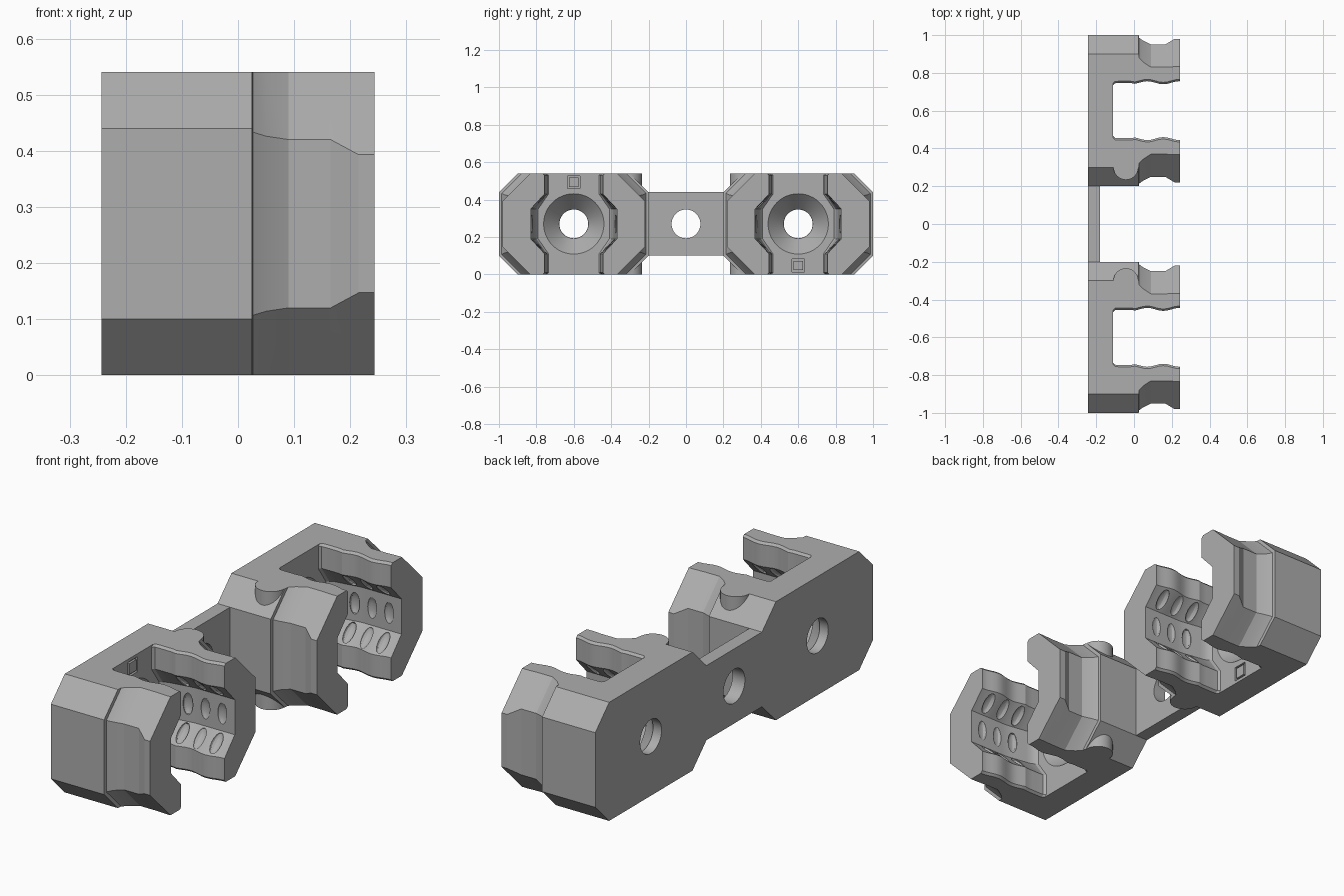
import bpy, bmesh, math
from mathutils import Matrix, Vector

if "Cube" in bpy.data.objects:
    bpy.data.objects.remove(bpy.data.objects["Cube"], do_unlink=True)

MID = 0.27      # height of the clip axis
BACK = -0.243   # back face of the bracket
FLOOR = -0.11   # floor of the clip slot

grey = bpy.data.materials.new("plain_grey")
grey.use_nodes = True
colour = (0.42, 0.42, 0.42, 1)
grey.diffuse_color = colour
grey.node_tree.nodes["Principled BSDF"].inputs["Base Color"].default_value = colour


def finish(bm, name):
    bmesh.ops.recalc_face_normals(bm, faces=bm.faces)
    me = bpy.data.meshes.new(name)
    bm.to_mesh(me)
    bm.free()
    me.materials.append(grey)
    ob = bpy.data.objects.new(name, me)
    bpy.context.collection.objects.link(ob)
    return ob


def loft(name, stations, y0):
    """Skin (x, profile) stations; profiles are (y, z) about the clip axis."""
    bm = bmesh.new()
    rings = [[bm.verts.new((x, y0 + y, MID + z)) for y, z in prof] for x, prof in stations]
    for a, b in zip(rings, rings[1:]):
        for i in range(len(a)):
            j = (i + 1) % len(a)
            bm.faces.new((a[i], a[j], b[j], b[i]))
    bm.faces.new(rings[0])
    bm.faces.new(rings[-1])
    return finish(bm, name)


def cone(name, r1, r2, x1, x2, y0):
    bm = bmesh.new()
    bmesh.ops.create_cone(bm, cap_ends=True, segments=48, radius1=r1, radius2=r2, depth=x2 - x1,
                          matrix=Matrix.Translation(((x1 + x2) / 2, y0, MID)) @ Matrix.Rotation(math.pi / 2, 4, "Y"))
    return finish(bm, name)


def box(name, centre, size):
    bm = bmesh.new()
    bmesh.ops.create_cube(bm, size=1, matrix=Matrix.Translation(centre) @ Matrix.Diagonal((*size, 1)))
    return finish(bm, name)


def combine(ob, other, operation="DIFFERENCE"):
    mod = ob.modifiers.new("cut", "BOOLEAN")
    mod.object, mod.operation, mod.solver = other, operation, "EXACT"
    bpy.context.view_layer.objects.active = ob
    bpy.ops.object.modifier_apply(modifier=mod.name)
    bpy.data.objects.remove(other, do_unlink=True)


def smooth(ob):
    bpy.ops.object.select_all(action="DESELECT")
    ob.select_set(True)
    bpy.context.view_layer.objects.active = ob
    bpy.ops.object.shade_smooth_by_angle(angle=math.radians(22))


def octagon(h, c):
    pts = [(h, MID - c), (h - c, MID)]
    half = pts + [(-y, z) for y, z in reversed(pts)]
    return half + [(-y, -z) for y, z in half]


def slot(lip, cav):
    """Slot open above and below, widened around the axis."""
    side = [(lip + 0.03, 0.29), (lip, 0.26), (lip, 0.16), (cav, 0.08)]
    right = side + [(y, -z) for y, z in reversed(side)]
    return right + [(-y, -z) for y, z in right]


def dimples(y0):
    """Rows of shallow oval grip dimples on the three facets of each jaw."""
    bm = bmesh.new()
    for s in (-1, 1):
        for y, z, tilt in ((0.226, 0, 0), (0.188, 0.12, 0.785), (0.188, -0.12, -0.785)):
            for x in (0.01, 0.095, 0.18):
                m = (Matrix.Translation((x, y0 + s * y, MID + z)) @ Matrix.Rotation(s * tilt, 4, "X")
                     @ Matrix.Diagonal((0.024, 0.016, 0.05, 1)))
                bmesh.ops.create_uvsphere(bm, u_segments=12, v_segments=8, radius=1, matrix=m)
    return finish(bm, "dimple_cutter")


def clip(name, side):
    y0 = 0.6 * side
    # Octagonal block with waisted arms
    body = [(BACK, 0.4, 0.1), (0.025, 0.4, 0.1), (0.027, 0.386, 0.107), (0.05, 0.37, 0.114),
            (0.09, 0.35, 0.12), (0.165, 0.35, 0.12), (0.215, 0.38, 0.147), (0.243, 0.38, 0.147)]
    ob = loft(name, [(x, octagon(h, c)) for x, h, c in body], y0)
    # Rounded upright rib on the inner side
    bm = bmesh.new()
    bmesh.ops.create_cone(bm, cap_ends=True, segments=40, radius1=0.066, radius2=0.066, depth=2 * MID,
                          matrix=Matrix.Translation((-0.043, side * 0.3, MID)))
    combine(ob, finish(bm, "rib"), "UNION")
    # Slot with gently waved lips
    stations = [(FLOOR, slot(0.135, 0.19)), (FLOOR + 0.01, slot(0.145, 0.2))]
    for i in range(17):
        x = -0.08 + 0.34 * i / 16
        wave = 0.008 * math.cos(math.tau * (x - 0.07) / 0.17) if x > 0 else -0.002
        stations.append((x, slot(0.148 + wave, 0.21 + 0.02 * min(1, (x + 0.08) / 0.12))))
    combine(ob, loft("slot_cutter", stations, y0))
    combine(ob, dimples(y0))
    # Countersunk screw hole
    combine(ob, cone("sink_cutter", 0.078, 0.166, -0.2, FLOOR + 0.005, y0))
    combine(ob, cone("hole_cutter", 0.077, 0.077, BACK - 0.1, -0.15, y0))
    # Small square marker groove
    z = MID - side * 0.222
    marker = box("marker_cutter", (FLOOR, y0, z), (0.02, 0.068, 0.068))
    combine(marker, box("marker_core", (FLOOR, y0, z), (0.1, 0.05, 0.05)))
    combine(ob, marker)
    smooth(ob)


clip("front_clip", -1)
clip("rear_clip", 1)

# Thin plate joining the clips, with its own screw hole
plate = box("joining_plate", ((BACK - 0.18) / 2, 0, MID), (-0.18 - BACK, 0.4, 0.34))
combine(plate, cone("plate_hole_cutter", 0.077, 0.077, BACK - 0.1, 0, 0))
smooth(plate)
